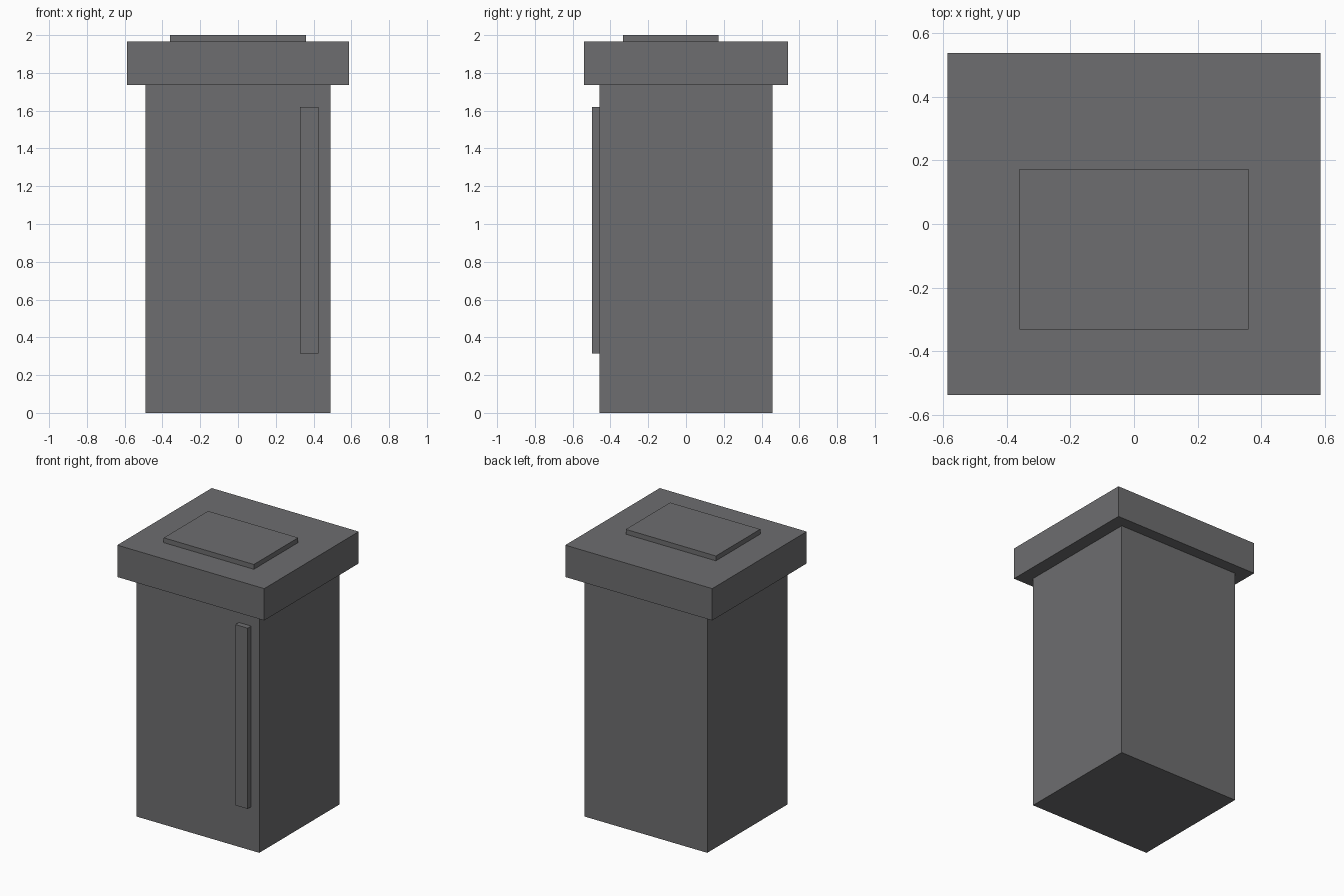
import bpy
import bmesh
from mathutils import Vector

default_cube = bpy.data.objects.get("Cube")
if default_cube:
    bpy.data.objects.remove(default_cube, do_unlink=True)

# Single flat colour
grey = bpy.data.materials.new("charcoal grey")
grey.use_nodes = True
colour = (0.155, 0.155, 0.16, 1)
grey.diffuse_color = colour
grey.node_tree.nodes["Principled BSDF"].inputs["Base Color"].default_value = colour


def box(name, low, high):
    """Flat-faced box spanning two opposite corners."""
    low, high = Vector(low), Vector(high)
    bm = bmesh.new()
    bmesh.ops.create_cube(bm, size=1)
    bmesh.ops.scale(bm, vec=high - low, verts=bm.verts)
    mesh = bpy.data.meshes.new(name)
    bm.to_mesh(mesh)
    bm.free()
    mesh.materials.append(grey)
    obj = bpy.data.objects.new(name, mesh)
    obj.location = (low + high) / 2
    bpy.context.collection.objects.link(obj)
    return obj


# Tall cabinet body with an overhanging cap
box("body", (-0.49, -0.457, 0), (0.49, 0.457, 1.735))
box("cap", (-0.587, -0.539, 1.735), (0.587, 0.539, 1.965))

# Raised panel on the cap, set towards the front
box("top_panel", (-0.36, -0.333, 1.965), (0.36, 0.173, 2))

# Long upright handle on the front
box("door_handle", (0.327, -0.497, 0.315), (0.425, -0.457, 1.62))
